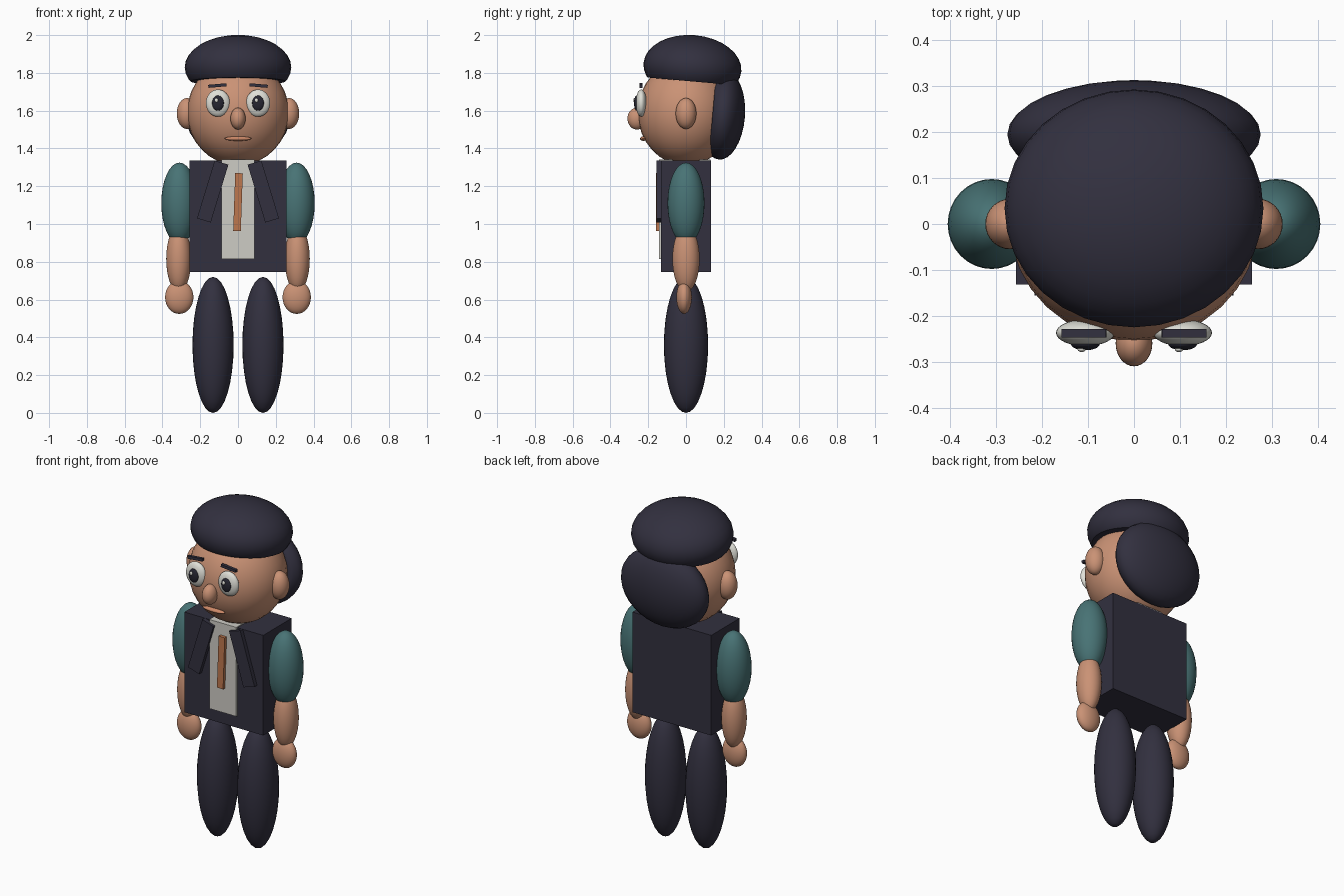
import bpy, bmesh, math
from mathutils import Matrix

if "Cube" in bpy.data.objects:
    bpy.data.objects.remove(bpy.data.objects["Cube"])


def material(name, r, g, b):
    lin = [((c / 255 + 0.055) / 1.055) ** 2.4 for c in (r, g, b)]
    m = bpy.data.materials.new(name)
    m.diffuse_color = (*lin, 1)
    m.use_nodes = True
    m.node_tree.nodes["Principled BSDF"].inputs["Base Color"].default_value = m.diffuse_color
    return m


NAVY = material("navy cloth", 50, 48, 63)
SKIN = material("skin", 202, 146, 117)
TEAL = material("teal sleeve", 72, 115, 117)
SHIRT = material("shirt white", 206, 204, 197)
EYE = material("eye white", 224, 224, 216)
PUPIL = material("pupil dark", 38, 38, 50)
TIE = material("tie copper", 190, 119, 79)
LIP = material("lip", 205, 137, 104)


def finish(name, bm, mat, loc, rot, smooth):
    me = bpy.data.meshes.new(name)
    bm.to_mesh(me)
    bm.free()
    me.materials.append(mat)
    ob = bpy.data.objects.new(name, me)
    bpy.context.collection.objects.link(ob)
    ob.location = loc
    ob.rotation_euler = [math.radians(a) for a in rot]
    if smooth:
        bpy.ops.object.select_all(action='DESELECT')
        bpy.context.view_layer.objects.active = ob
        ob.select_set(True)
        bpy.ops.object.shade_smooth_by_angle(angle=math.radians(40))
    return ob


def ball(name, mat, loc, radii, rot=(0, 0, 0), cut=None):
    """Ellipsoid; cut = local height below which it is sliced off flat."""
    bm = bmesh.new()
    bmesh.ops.create_uvsphere(bm, u_segments=32, v_segments=16, radius=1)
    bmesh.ops.transform(bm, matrix=Matrix.Diagonal((*radii, 1)), verts=bm.verts)
    if cut is not None:
        bmesh.ops.bisect_plane(bm, geom=bm.verts[:] + bm.edges[:] + bm.faces[:],
                               plane_co=(0, 0, cut), plane_no=(0, 0, 1), clear_inner=True)
        bmesh.ops.holes_fill(bm, edges=[e for e in bm.edges if e.is_boundary])
    return finish(name, bm, mat, loc, rot, True)


def box(name, mat, loc, size, rot=(0, 0, 0)):
    bm = bmesh.new()
    bmesh.ops.create_cube(bm, size=1)
    bmesh.ops.transform(bm, matrix=Matrix.Diagonal((*size, 1)), verts=bm.verts)
    return finish(name, bm, mat, loc, rot, False)


# Head and hair
ball("head", SKIN, (0, 0, 1.59), (0.27, 0.255, 0.28))
ball("hair_top", NAVY, (0, 0.034, 1.83), (0.282, 0.26, 0.17), (-5, 0, 0), -0.075)
ball("hair_back", NAVY, (0, 0.195, 1.572), (0.276, 0.232, 0.117), (-95, 0, 0), -0.055)

# Face
ball("nose", SKIN, (0, -0.26, 1.558), (0.04, 0.05, 0.058))
ball("mouth", LIP, (0, -0.225, 1.452), (0.072, 0.018, 0.012))

# Torso and clothes
box("jacket", NAVY, (0, 0, 1.04), (0.514, 0.264, 0.59))
box("shirt", SHIRT, (0, -0.006, 1.078), (0.176, 0.272, 0.525))
box("tie", TIE, (0, -0.15, 1.116), (0.04, 0.02, 0.306), (0, 2, 0))

# Paired parts
for side, s in (("left", -1), ("right", 1)):
    ball(side + "_ear", SKIN, (s * 0.27, 0, 1.585), (0.054, 0.055, 0.082))
    ball(side + "_eye", EYE, (s * 0.106, -0.237, 1.64), (0.064, 0.029, 0.072))
    ball(side + "_pupil", PUPIL, (s * 0.106, -0.262, 1.64), (0.031, 0.013, 0.04))
    ball(side + "_eye_glint", EYE, (s * 0.106 - 0.008, -0.273, 1.655), (0.009, 0.006, 0.011))
    box(side + "_brow", NAVY, (s * 0.109, -0.238, 1.733), (0.097, 0.018, 0.016), (0, s * 5, 0))
    box(side + "_lapel", NAVY, (s * 0.134, -0.143, 1.172), (0.076, 0.026, 0.32), (0, -s * 17, 0))
    ball(side + "_sleeve", TEAL, (s * 0.31, 0, 1.11), (0.096, 0.098, 0.215), cut=-0.185)
    ball(side + "_forearm", SKIN, (s * 0.314, 0, 0.815), (0.066, 0.072, 0.175))
    ball(side + "_hand", SKIN, (s * 0.311, -0.01, 0.612), (0.075, 0.041, 0.088))
    ball(side + "_leg", NAVY, (s * 0.132, 0, 0.36), (0.109, 0.117, 0.36))
